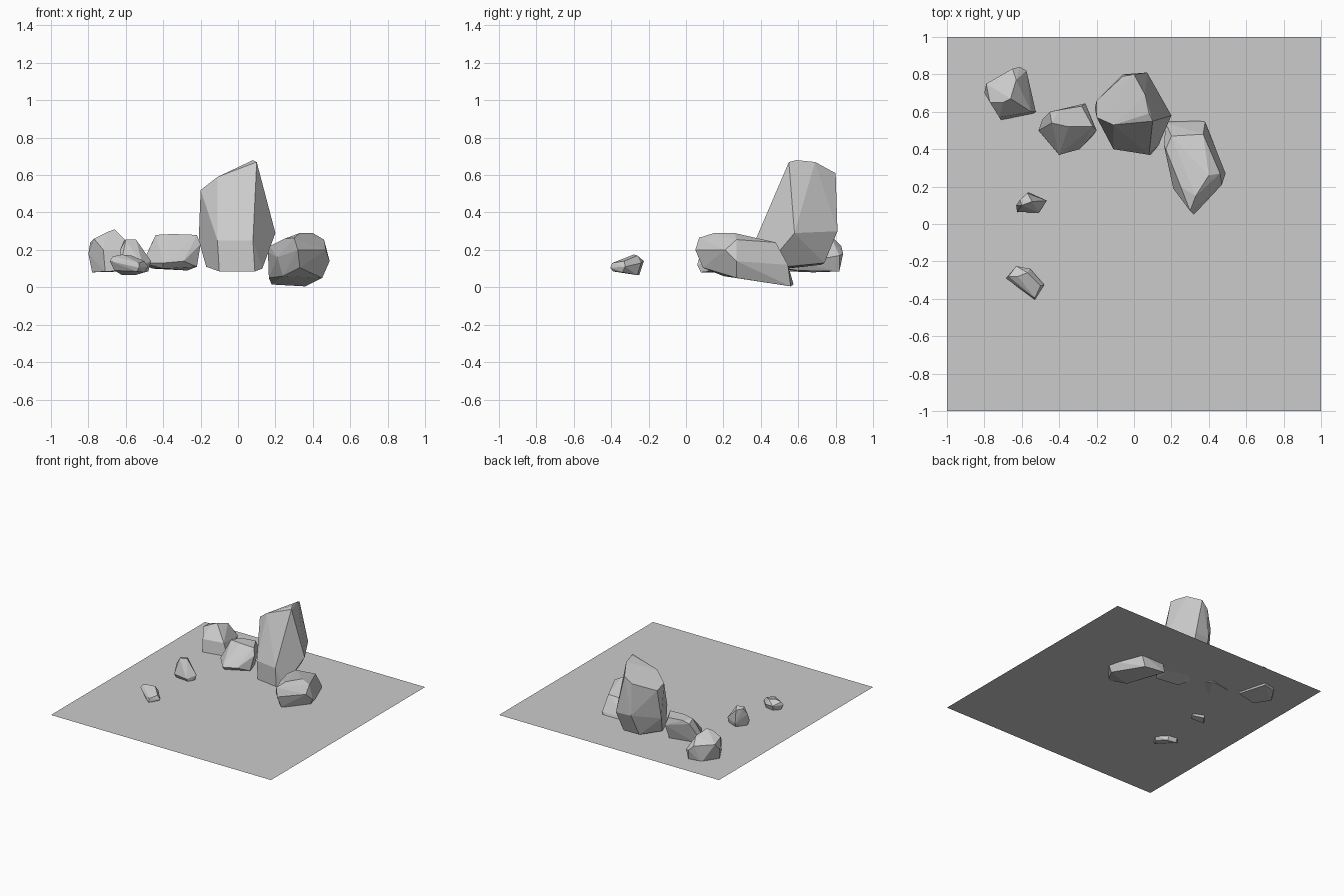
import bpy, bmesh, math


def rock(name, crown, waist, foot):
    """Faceted boulder: convex hull around crown, waist and foot outlines."""
    bm = bmesh.new()
    for p in crown + waist + foot:
        bm.verts.new(p)
    out = bmesh.ops.convex_hull(bm, input=bm.verts[:])
    junk = {v for v in out["geom_interior"] + out["geom_unused"]
            if isinstance(v, bmesh.types.BMVert)}
    bmesh.ops.delete(bm, geom=list(junk), context='VERTS')
    # merge nearly coplanar triangles into chiselled facets
    bmesh.ops.dissolve_limit(bm, angle_limit=math.radians(4),
                             verts=bm.verts[:], edges=bm.edges[:])
    bmesh.ops.recalc_face_normals(bm, faces=bm.faces[:])
    mesh = bpy.data.meshes.new(name)
    bm.to_mesh(mesh)
    bm.free()
    obj = bpy.data.objects.new(name, mesh)
    bpy.context.collection.objects.link(obj)


# flat ground sheet, slightly above the buried rock bottoms
bpy.ops.mesh.primitive_plane_add(size=2, location=(0, 0, 0.10))
bpy.context.object.name = "ground_sheet"

# tall standing stone
rock("tall_rock",
     [(.10, .55, .67), (.08, .59, .68), (.06, .69, .67), (0, .80, .61),
      (-.06, .79, .56), (-.20, .66, .49), (-.20, .57, .52), (-.11, .53, .59)],
     [(.20, .58, .29), (.07, .81, .30), (-.06, .80, .30), (-.21, .62, .25),
      (.08, .37, .25), (-.11, .40, .25)],
     [(.09, .37, .085), (.13, .42, .10), (-.10, .40, .085),
      (-.17, .55, .11), (-.08, .72, .12), (.05, .74, .13)])

# long tilted boulder on the right
rock("right_rock",
     [(.20, .47, .23), (.37, .48, .24), (.46, .27, .255), (.40, .26, .29),
      (.33, .15, .29), (.25, .20, .26), (.17, .40, .22)],
     [(.32, .05, .20), (.30, .07, .265), (.49, .27, .14), (.47, .21, .20),
      (.38, .545, .12), (.17, .54, .12), (.16, .42, .19), (.21, .19, .16)],
     [(.33, .09, .105), (.45, .27, .05), (.36, .56, .005), (.18, .575, .015),
      (.165, .45, .05), (.24, .20, .06)])

# squat boulder beside the tall stone
rock("middle_rock",
     [(-.45, .60, .26), (-.40, .61, .28), (-.28, .63, .28), (-.22, .52, .28),
      (-.35, .52, .285), (-.44, .54, .28)],
     [(-.26, .645, .22), (-.20, .50, .23), (-.51, .50, .13), (-.49, .56, .17),
      (-.40, .37, .13), (-.29, .40, .14)],
     [(-.22, .47, .11), (-.27, .60, .09), (-.46, .56, .10), (-.40, .40, .10)])

# boulder in the back left corner
rock("back_left_rock",
     [(-.79, .75, .24), (-.77, .65, .26), (-.70, .65, .295), (-.66, .67, .31),
      (-.63, .77, .28)],
     [(-.65, .83, .22), (-.61, .84, .18), (-.575, .82, .17), (-.525, .60, .13),
      (-.55, .60, .20), (-.72, .57, .20), (-.80, .70, .18)],
     [(-.78, .68, .08), (-.71, .555, .085), (-.54, .59, .09),
      (-.60, .82, .085), (-.70, .80, .085)])

# small pointed stone
rock("small_upright_rock",
     [(-.61, .13, .25), (-.57, .165, .24), (-.545, .12, .255),
      (-.60, .10, .255)],
     [(-.63, .10, .20), (-.625, .065, .13), (-.51, .06, .12),
      (-.465, .125, .14), (-.565, .17, .13)],
     [(-.61, .09, .08), (-.50, .08, .08), (-.48, .12, .085), (-.56, .15, .08)])

# small flat stone at the front
rock("small_flat_rock",
     [(-.67, -.28, .165), (-.62, -.28, .175), (-.57, -.26, .17),
      (-.50, -.33, .14), (-.53, -.395, .13)],
     [(-.685, -.29, .14), (-.63, -.225, .14), (-.555, -.24, .13),
      (-.48, -.325, .11), (-.53, -.405, .105), (-.57, -.375, .11)],
     [(-.66, -.28, .09), (-.62, -.25, .065), (-.55, -.26, .065),
      (-.50, -.34, .08), (-.54, -.39, .085)])
